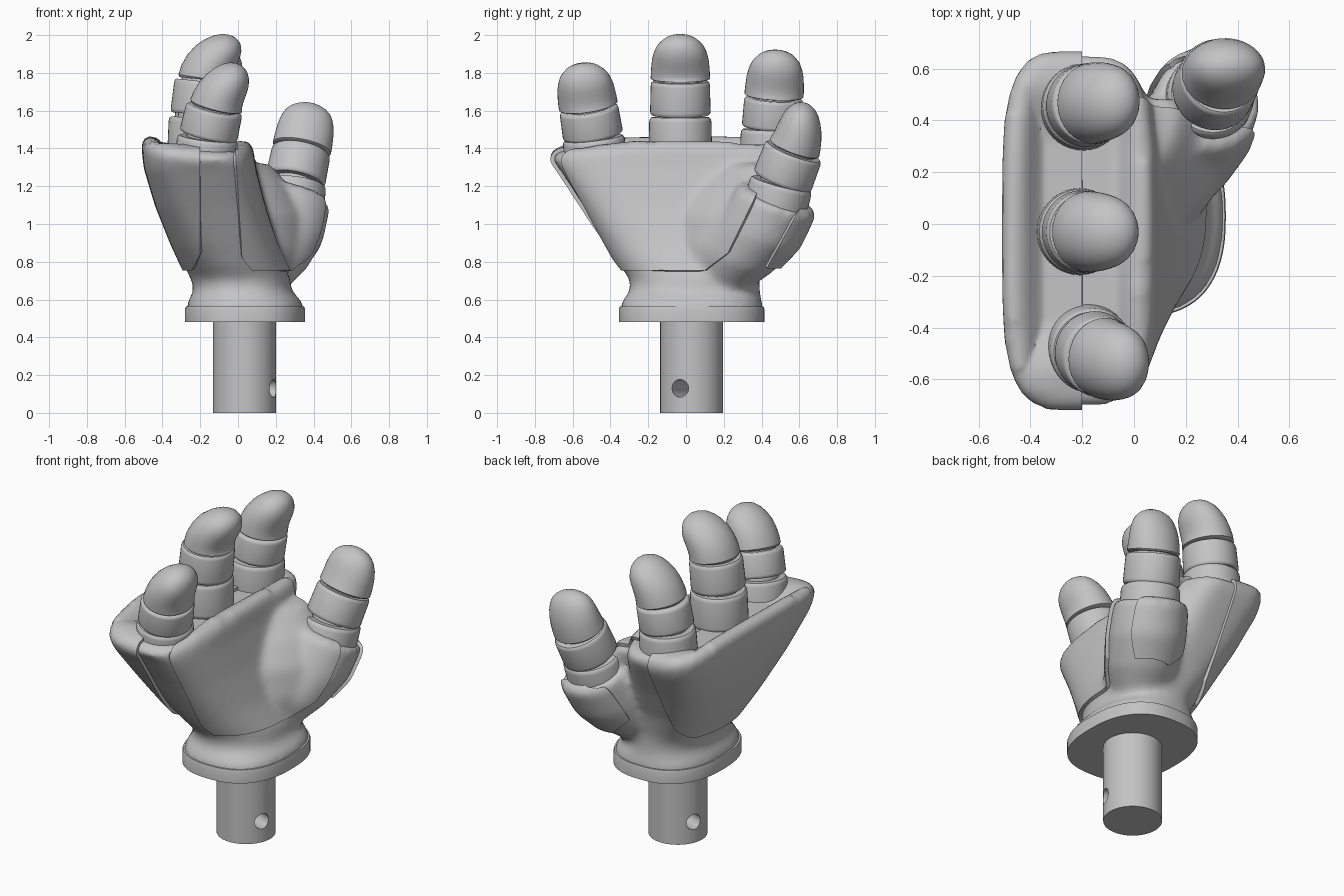
import bpy, bmesh, math
from mathutils import Vector, Quaternion

cube = bpy.data.objects.get("Cube")
if cube:
    bpy.data.objects.remove(cube, do_unlink=True)

grey = bpy.data.materials.new("plain grey")
grey.use_nodes = True
grey.diffuse_color = (0.55, 0.55, 0.55, 1)
for node in grey.node_tree.nodes:
    if node.type == 'BSDF_PRINCIPLED':
        node.inputs["Base Color"].default_value = grey.diffuse_color
parts = []
UP = Vector((0, 0, 1))


def make_object(name, bm):
    mesh = bpy.data.meshes.new(name)
    bm.to_mesh(mesh)
    bm.free()
    obj = bpy.data.objects.new(name, mesh)
    bpy.context.scene.collection.objects.link(obj)
    parts.append(obj)
    return obj


def bake(obj):
    bpy.context.view_layer.update()
    graph = bpy.context.evaluated_depsgraph_get()
    mesh = bpy.data.meshes.new_from_object(obj.evaluated_get(graph))
    obj.modifiers.clear()
    obj.data = mesh


def ring(centre, rx, ry, power=2, turn=Quaternion(), count=48):
    points = []
    for i in range(count):
        a = math.tau * i / count
        c, s = math.cos(a), math.sin(a)
        x = math.copysign(abs(c) ** (2 / power), c) * rx
        y = math.copysign(abs(s) ** (2 / power), s) * ry
        points.append(Vector(centre) + turn @ Vector((x, y, 0)))
    return points


def loft(name, *groups):
    bm = bmesh.new()
    for rings in groups:
        loops = [[bm.verts.new(p) for p in r] for r in rings]
        for low, high in zip(loops, loops[1:]):
            for i in range(len(low)):
                j = (i + 1) % len(low)
                bm.faces.new((low[i], low[j], high[j], high[i]))
        bm.faces.new(loops[0][::-1])
        bm.faces.new(loops[-1])
    return make_object(name, bm)


# Finger pieces: a profile of (position, radius) swept along a bending axis
BAND = [(0, .94), (.05, .99), (.12, 1), (.88, .98), (.96, .96), (1, .91)]
TIP = [(0, .94), (.03, 1), (.15, 1), (.3, .99), (.45, .975), (.6, .93), (.73, .86),
       (.84, .74), (.92, .56), (.97, .36), (.993, .17), (1, .02)]


def segment(name, a, bend, b, radii, taper, profile):
    rings = []
    for t, r in profile:
        centre = a * (1 - t) ** 2 + bend * 2 * t * (1 - t) + b * t * t
        tangent = (bend - a) * (1 - t) + (b - bend) * t
        rx, ry = [r * q * (1 - k * t) for q, k in zip(radii, taper)]
        rings.append(ring(centre, rx, ry, 2, UP.rotation_difference(tangent), 40))
    loft(name, rings)


def finger(name, path, radii, taper):
    path = [Vector(p) for p in path]
    for i, label in enumerate(("lower", "middle", "tip")):
        a, b = path[i], path[i + 1]
        if i:
            a = a + (b - a).normalized() * .012
        bend, thin = (a + b) / 2, (0, 0)
        if label == "tip":
            bend, thin = a + (path[2] - path[1]).normalized() * .12, taper
        segment(f"{name}_{label}", a, bend, b, radii[i], thin, TIP if i == 2 else BAND)
        if i:
            bm = bmesh.new()
            bmesh.ops.create_uvsphere(bm, u_segments=24, v_segments=12, radius=.115)
            bmesh.ops.translate(bm, verts=bm.verts, vec=path[i])
            make_object(f"{name}_joint_{i}", bm)


round_radii = [(.165, .168), (.155, .16), (.142, .157)]
curl = (.22, .03)
finger("front_finger", [(-.18, -.47, 1.28), (-.16, -.49, 1.455),
                        (-.125, -.515, 1.61), (.045, -.545, 1.81)], round_radii, curl)
finger("centre_finger", [(-.21, -.03, 1.36), (-.205, -.03, 1.565),
                         (-.185, -.03, 1.755), (.012, -.03, 1.955)], round_radii, curl)
finger("back_finger", [(-.2, .45, 1.3), (-.19, .455, 1.5),
                       (-.165, .465, 1.665), (.008, .48, 1.885)], round_radii, curl)
finger("thumb", [(.275, .455, 1.02), (.3, .505, 1.215),
                 (.335, .57, 1.385), (.382, .605, 1.643)],
       [(.172, .172), (.16, .162), (.157, .14)], (.03, .28))

# Shaft with an angled pin hole
shaft = loft("shaft", [ring((.035, .03, z), .167, .167, 2, Quaternion(), 64) for z in (0, .5)])
pin_turn = Quaternion(UP, math.radians(-22)) @ Quaternion((0, 1, 0), math.pi / 2)
along = pin_turn @ UP
middle = Vector((.035, .03, .13))
cutter = loft("pin_cutter", [ring(middle + along * d, .047, .047, 2, pin_turn, 32)
                             for d in (-.3, .3)])
cutter.hide_render = True
cut = shaft.modifiers.new("hole", 'BOOLEAN')
cut.operation, cut.object, cut.solver = 'DIFFERENCE', cutter, 'EXACT'
bake(shaft)
parts.remove(cutter)
bpy.data.objects.remove(cutter, do_unlink=True)

# Wrist flange
loft("wrist_flange", [ring((.037, .03, z), .3175 - e, .385 - e, 2.45, Quaternion(), 64)
                      for z, e in ((.48, 0), (.55, 0), (.562, .004))])

# Palm body: height, x range, y range, squareness
sections = [(.5, -.27, .345, -.345, .405, 2.45), (.575, -.272, .347, -.347, .407, 2.45),
            (.6, -.26, .33, -.332, .398, 2.4), (.625, -.243, .3, -.31, .392, 2.3),
            (.66, -.235, .28, -.295, .39, 2.2), (.71, -.25, .28, -.3, .39, 2.1),
            (.77, -.28, .25, -.345, .395, 2.3), (.9, -.34, .19, -.425, .43, 2.8),
            (1.1, -.42, .125, -.545, .525, 3.5), (1.3, -.48, .075, -.675, .635, 4),
            (1.345, -.495, .06, -.71, .66, 4), (1.37, -.475, .04, -.69, .64, 4)]
palm_rings = [ring(((a + b) / 2, (c + d) / 2, z), (b - a) / 2, (d - c) / 2, n)
              for z, a, b, c, d, n in sections]
for p in palm_rings[-1] + palm_rings[-2]:
    p.z += .06 * (1 - (p.y / .69) ** 2) + .13 * max(0, -p.x - .2)
lean = UP.rotation_difference(Vector((.22, .38, 1)))
thumb_rings = [ring(c, r, r, 2, lean) for c, r in
               (((.1, .15, .66), .13), ((.18, .28, .82), .197),
                ((.245, .395, .96), .212), ((.29, .485, 1.13), .203))]
web_turn = Quaternion(UP, math.radians(55))
web_rings = [ring(c, a, b, 2, web_turn) for c, a, b in
             (((.12, .12, .74), .16, .13), ((.14, .18, .88), .28, .16),
              ((.13, .21, 1.04), .33, .155), ((.09, .26, 1.17), .26, .135),
              ((.03, .33, 1.3), .18, .1))]
body = loft("palm_body", palm_rings, thumb_rings, web_rings)
remesh = body.modifiers.new("blend", 'REMESH')
remesh.mode, remesh.voxel_size = 'VOXEL', .02
relax = body.modifiers.new("relax", 'SMOOTH')
relax.factor, relax.iterations = .5, 18
bake(body)

# Sunken top between raised rims
for v in body.data.vertices:
    if v.co.z > 1.28:
        d = max(abs(v.co.x + .215) / .27, abs(v.co.y + .025) / .69)
        t = min(1, max(0, (.84 - d) / .36))
        v.co.z -= .06 * t * t * (3 - 2 * t)


# Raised plates: inflated patches of the body trimmed by planes
def plate(name, planes):
    bm = bmesh.new()
    bm.from_mesh(body.data)
    bm.normal_update()
    moved = [v.co + v.normal * .02 for v in bm.verts]
    for v, co in zip(bm.verts, moved):
        v.co = co
    for point, normal in planes:
        bmesh.ops.bisect_plane(bm, geom=bm.verts[:] + bm.edges[:] + bm.faces[:],
                               plane_co=Vector(point), plane_no=Vector(normal).normalized(),
                               clear_outer=True)
    bmesh.ops.remove_doubles(bm, verts=bm.verts, dist=.002)
    obj = make_object(name, bm)
    wall = obj.modifiers.new("wall", 'SOLIDIFY')
    wall.thickness, wall.offset = .023, -1
    bake(obj)


floor = ((0, 0, .755), (0, 0, -1))
plate("back_plate", [floor, ((-.2, 0, 1), (1, 0, 0)), ((-.22, 0, .8), (1, 0, -.5))])
plate("palm_plate", [floor, ((.01, 0, 1), (-1, 0, -.06)), ((.035, 0, .8), (-1, 0, -.8)),
                     ((0, .18, .76), (0, 1, -.485)), ((0, .1, .755), (0, .6, -.8))])
plate("thumb_plate", [((0, 0, .765), (0, 0, -1)), ((.04, 0, 1), (-1, 0, 0)),
                      ((0, .42, .75), (0, -1, .55)), ((.1, 0, .82), (-1, 0, -1)),
                      ((0, .64, 1.1), (0, .35, 1))])

# Shared colour and shading
bpy.ops.object.select_all(action='DESELECT')
for obj in parts:
    obj.data.materials.clear()
    obj.data.materials.append(grey)
    obj.select_set(True)
bpy.context.view_layer.objects.active = body
bpy.ops.object.shade_smooth_by_angle(angle=math.radians(40))
